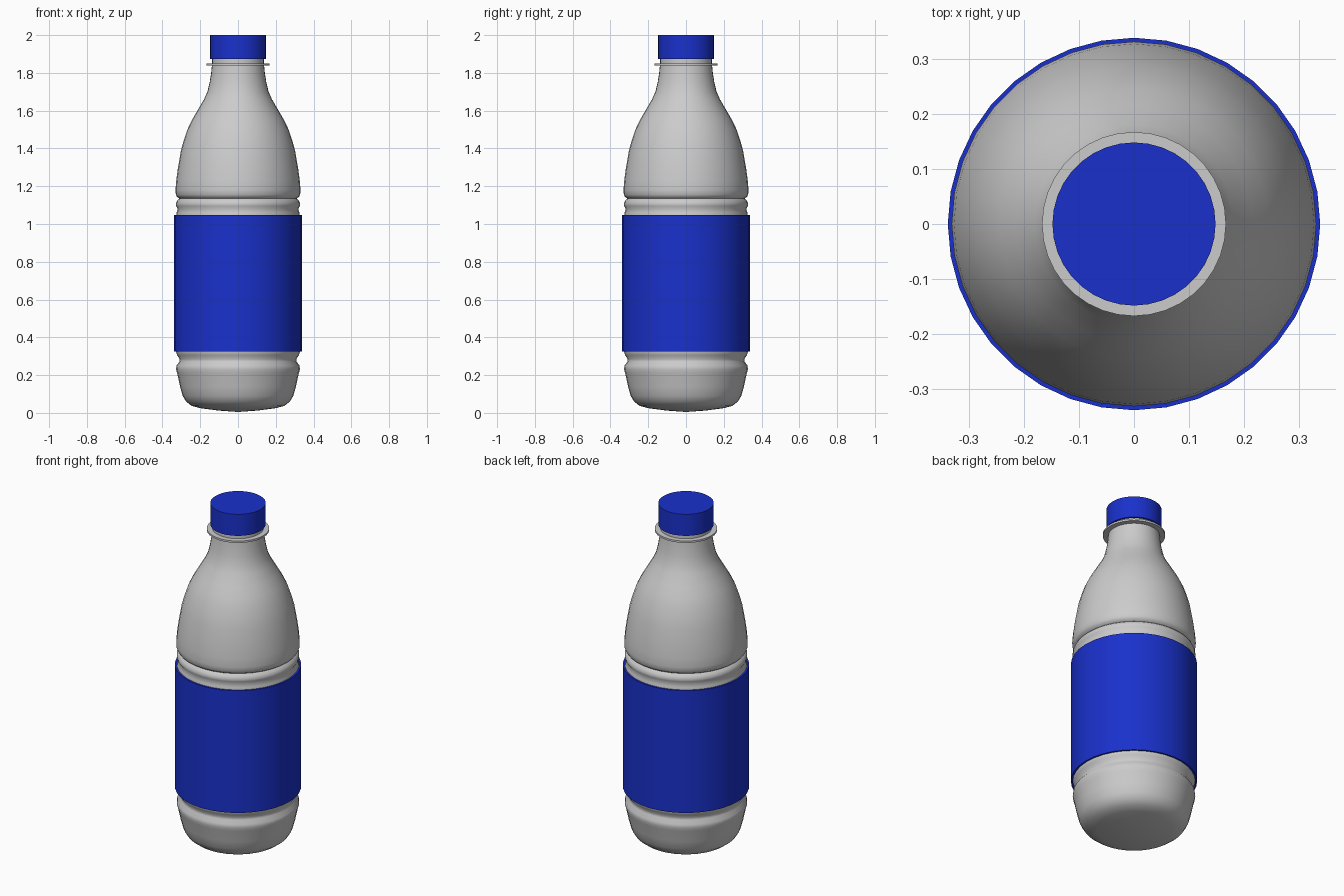
import bpy, math

if "Cube" in bpy.data.objects:
    bpy.data.objects.remove(bpy.data.objects["Cube"])

SIDES = 36


def material(name, rgb):
    m = bpy.data.materials.new(name)
    m.diffuse_color = (*rgb, 1)
    m.use_nodes = True
    m.node_tree.nodes["Principled BSDF"].inputs["Base Color"].default_value = m.diffuse_color
    return m


def lathe(name, profile, mat=None, angle=35):
    """Revolve (radius, z) points about z; a zero radius makes a pole."""
    verts, faces, rings = [], [], []
    for r, z in profile:
        n = 1 if r == 0 else SIDES
        rings.append(range(len(verts), len(verts) + n))
        for i in range(n):
            a = math.tau * i / SIDES
            verts.append((r * math.sin(a), -r * math.cos(a), z))
    for a, b in zip(rings, rings[1:]):
        for i in range(SIDES):
            j = (i + 1) % SIDES
            if len(a) == 1:
                faces.append((a[0], b[j], b[i]))
            elif len(b) == 1:
                faces.append((a[i], a[j], b[0]))
            else:
                faces.append((a[i], a[j], b[j], b[i]))
    mesh = bpy.data.meshes.new(name)
    mesh.from_pydata(verts, [], faces)
    ob = bpy.data.objects.new(name, mesh)
    bpy.context.collection.objects.link(ob)
    if mat:
        mesh.materials.append(mat)
    bpy.ops.object.select_all(action='DESELECT')
    ob.select_set(True)
    bpy.context.view_layer.objects.active = ob
    bpy.ops.object.shade_smooth_by_angle(angle=math.radians(angle))
    return ob


blue = material("blue_plastic", (0.01, 0.03, 0.6))

# Bottle: rounded base, lower groove, label seat, upper grooves, shoulder, neck
lathe("bottle_body", [
    (0, 0.005), (0.10, 0.012), (0.20, 0.025), (0.245, 0.037), (0.275, 0.06),
    (0.293, 0.09), (0.307, 0.14), (0.322, 0.21), (0.328, 0.23), (0.326, 0.25),
    (0.311, 0.27), (0.309, 0.285), (0.322, 0.305), (0.327, 0.32), (0.328, 0.34),
    (0.328, 1.04), (0.325, 1.06), (0.319, 1.08), (0.328, 1.095), (0.329, 1.11),
    (0.322, 1.125), (0.310, 1.135), (0.322, 1.143), (0.329, 1.155), (0.331, 1.18),
    (0.327, 1.23), (0.319, 1.29), (0.302, 1.39), (0.288, 1.44), (0.268, 1.50),
    (0.244, 1.55), (0.215, 1.60), (0.180, 1.66), (0.162, 1.70), (0.150, 1.75),
    (0.142, 1.80), (0.138, 1.84)], angle=50)

# Thin support ring and neck finish reaching into the cap
lathe("neck_ring", [(0.137, 1.84), (0.167, 1.84), (0.167, 1.851), (0.137, 1.851)])
lathe("neck", [(0.137, 1.835), (0.137, 1.89)])

# Wrapped label and screw cap
lathe("label", [(0.328, 0.325), (0.338, 0.325), (0.338, 1.047), (0.328, 1.047)], blue)
lathe("cap", [(0, 1.873), (0.148, 1.873), (0.148, 2.0), (0, 2.0)], blue)
